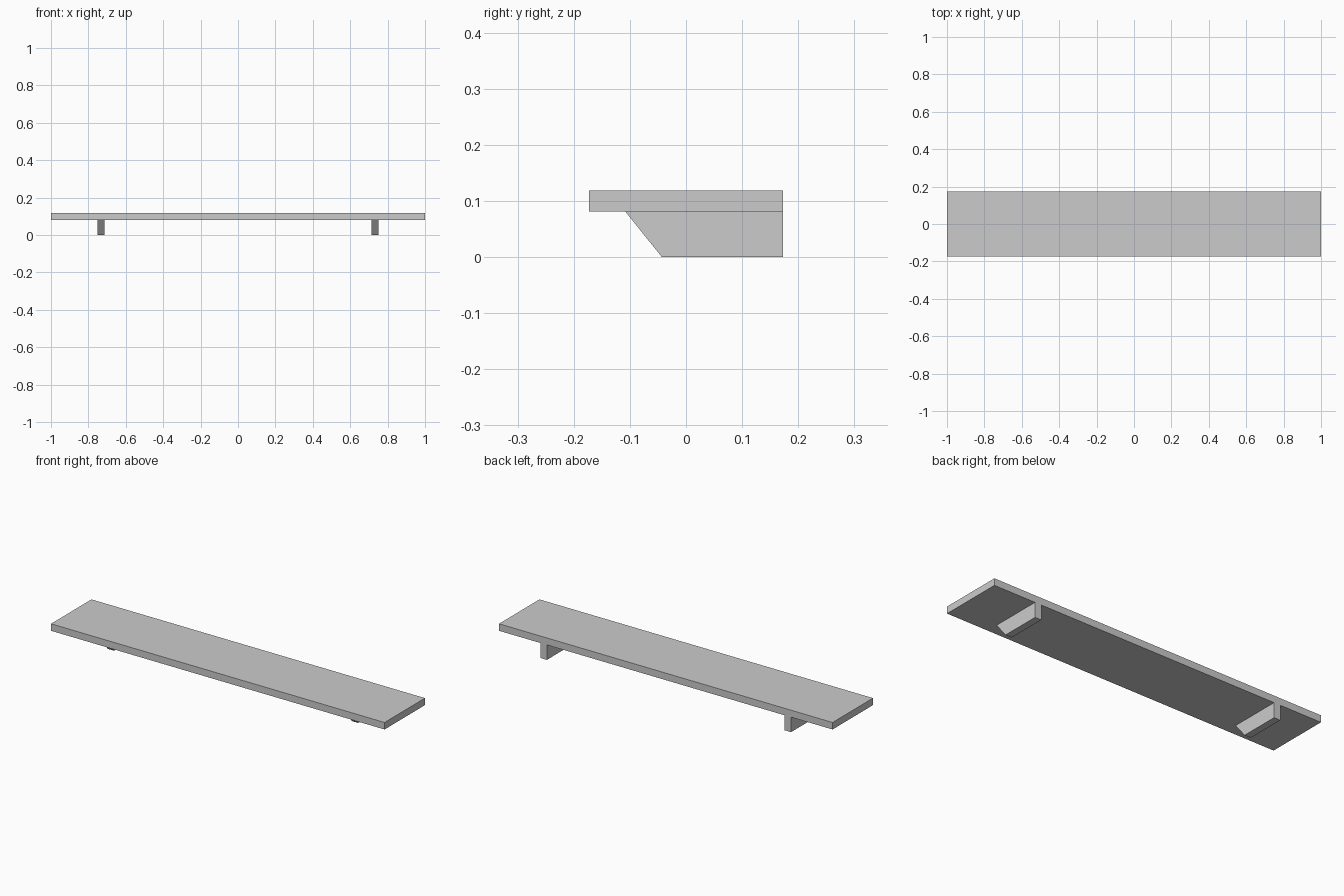
import bpy
import bmesh

cube = bpy.data.objects.get("Cube")
if cube:
    bpy.data.objects.remove(cube, do_unlink=True)

# Single light grey finish
grey = bpy.data.materials.new("light_grey")
grey.use_nodes = True
colour = (0.6, 0.6, 0.6, 1)
grey.diffuse_color = colour
grey.node_tree.nodes["Principled BSDF"].inputs["Base Color"].default_value = colour


def extrude_profile(name, profile, x_min, x_max):
    """Sweep a closed (y, z) profile along x into a flat-faced solid."""
    bm = bmesh.new()
    face = bm.faces.new([bm.verts.new((x_min, y, z)) for y, z in profile])
    swept = bmesh.ops.extrude_face_region(bm, geom=[face])
    verts = [v for v in swept["geom"] if isinstance(v, bmesh.types.BMVert)]
    bmesh.ops.translate(bm, verts=verts, vec=(x_max - x_min, 0, 0))
    bmesh.ops.recalc_face_normals(bm, faces=bm.faces)
    mesh = bpy.data.meshes.new(name)
    bm.to_mesh(mesh)
    bm.free()
    mesh.materials.append(grey)
    obj = bpy.data.objects.new(name, mesh)
    bpy.context.collection.objects.link(obj)
    return obj


half_depth = 0.173
board_bottom, board_top = 0.081, 0.119

# Shelf board
extrude_profile("shelf_board", [
    (-half_depth, board_bottom), (half_depth, board_bottom),
    (half_depth, board_top), (-half_depth, board_top)], -1, 1)

# Two support brackets with sloped fronts, flush with the back edge
bracket_profile = [(-0.043, 0), (half_depth, 0),
                   (half_depth, board_bottom), (-0.108, board_bottom)]
for name, centre in (("right_bracket", -0.732), ("left_bracket", 0.732)):
    extrude_profile(name, bracket_profile, centre - 0.019, centre + 0.019)
